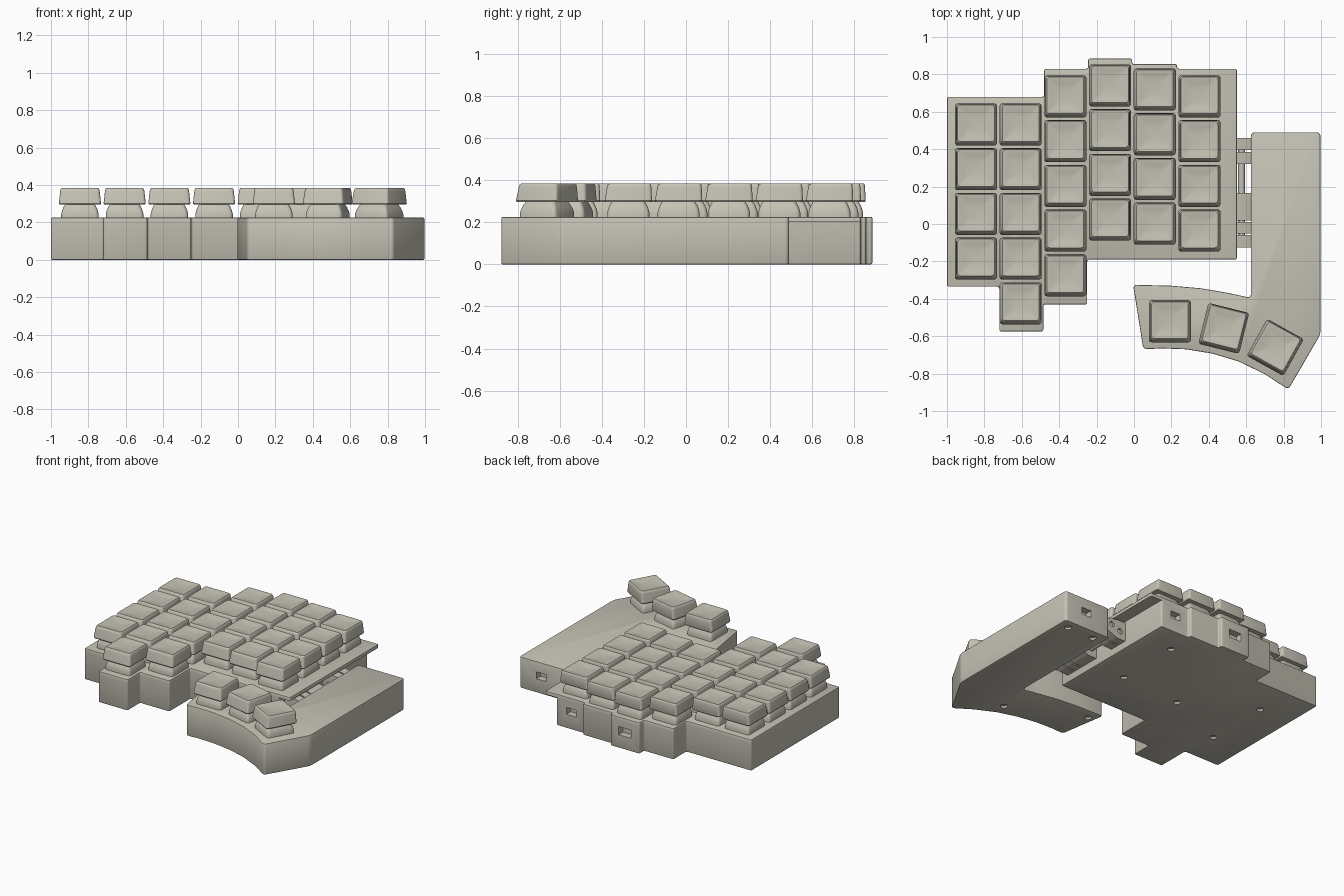
import bpy, bmesh, math
from mathutils import Matrix, Vector

if "Cube" in bpy.data.objects:
    bpy.data.objects.remove(bpy.data.objects["Cube"], do_unlink=True)

COLOUR = (0.56, 0.54, 0.46, 1)
mat = bpy.data.materials.new("warm_grey_plastic")
mat.use_nodes = True
mat.diffuse_color = COLOUR
mat.node_tree.nodes["Principled BSDF"].inputs["Base Color"].default_value = COLOUR


def add_object(name, mesh, matrix=Matrix()):
    obj = bpy.data.objects.new(name, mesh)
    bpy.context.collection.objects.link(obj)
    obj.matrix_world = matrix
    return obj


def to_mesh(name, bm):
    bmesh.ops.recalc_face_normals(bm, faces=bm.faces)
    mesh = bpy.data.meshes.new(name)
    bm.to_mesh(mesh)
    bm.free()
    mesh.materials.append(mat)
    return mesh


def activate(obj):
    bpy.ops.object.select_all(action='DESELECT')
    obj.select_set(True)
    bpy.context.view_layer.objects.active = obj


def smooth(obj):
    activate(obj)
    bpy.ops.object.shade_smooth_by_angle(angle=math.radians(30))


def prism(name, outline, z0, z1, corner=0.011, rims=()):
    """Extruded outline with rounded upright corners and softened rims."""
    bm = bmesh.new()
    base = bm.faces.new([bm.verts.new((x, y, z0)) for x, y in outline])
    ext = bmesh.ops.extrude_face_region(bm, geom=[base])["geom"]
    bmesh.ops.translate(bm, vec=(0, 0, z1 - z0),
                        verts=[v for v in ext if isinstance(v, bmesh.types.BMVert)])
    bmesh.ops.recalc_face_normals(bm, faces=bm.faces)
    upright = [e for e in bm.edges
               if abs(e.verts[0].co.z - e.verts[1].co.z) > 1e-4
               and e.calc_face_angle(0) > math.radians(20)]
    bmesh.ops.bevel(bm, geom=upright, offset=corner, segments=4,
                    profile=0.5, affect='EDGES', clamp_overlap=True)
    rim = [e for e in bm.edges
           if any(all(abs(v.co.z - z) < 1e-4 for v in e.verts) for z in rims)]
    if rim:
        bmesh.ops.bevel(bm, geom=rim, offset=0.006, segments=2,
                        profile=0.5, affect='EDGES', clamp_overlap=True)
    obj = add_object(name, to_mesh(name, bm))
    smooth(obj)
    return obj


def cut(obj, boxes=(), cylinders=()):
    """Subtract boxes (centre, size) and cylinders (centre, axis, radius, depth)."""
    bm = bmesh.new()
    for centre, size in boxes:
        bmesh.ops.create_cube(bm, size=1, matrix=Matrix.Translation(centre)
                              @ Matrix.Diagonal((*size, 1)))
    for centre, axis, radius, depth in cylinders:
        turn = Vector(axis).to_track_quat('Z', 'Y').to_matrix().to_4x4()
        bmesh.ops.create_cone(bm, cap_ends=True, segments=20, radius1=radius,
                              radius2=radius, depth=depth,
                              matrix=Matrix.Translation(centre) @ turn)
    cutter = add_object("cutter", to_mesh("cutter", bm))
    cutter.hide_render = True
    mod = obj.modifiers.new("cut", 'BOOLEAN')
    mod.object, mod.operation, mod.solver = cutter, 'DIFFERENCE', 'EXACT'
    activate(obj)
    bpy.ops.object.modifier_apply(modifier=mod.name)
    bpy.data.objects.remove(cutter, do_unlink=True)


def loft(name, levels, radius):
    """Stack of rounded squares (width, z, y shift), capped at both ends."""
    bm = bmesh.new()
    rings = []
    for width, z, shift in levels:
        ring, h = [], width / 2 - radius
        for q, (sx, sy) in enumerate(((1, 1), (-1, 1), (-1, -1), (1, -1))):
            for k in range(5):
                a = math.pi / 2 * (q + k / 4)
                ring.append(bm.verts.new((sx * h + radius * math.cos(a),
                                          sy * h + radius * math.sin(a) + shift, z)))
        rings.append(ring)
    n = len(rings[0])
    for a, b in zip(rings, rings[1:]):
        for i in range(n):
            bm.faces.new((a[i], a[(i + 1) % n], b[(i + 1) % n], b[i]))
    bm.faces.new(rings[0])
    bm.faces.new(rings[-1])
    return to_mesh(name, bm)


# Stepped case: the top plate overhangs the body on the hinge side
def case_outline(right):
    return [(-1, .68), (-.48, .68), (-.48, .83), (-.245, .83), (-.245, .885),
            (-.01, .885), (-.01, .855), (.23, .855), (.23, .83), (right, .83),
            (right, -.19), (-.25, -.19), (-.25, -.43), (-.485, -.43),
            (-.485, -.575), (-.72, -.575), (-.72, -.335), (-1, -.335)]


TOP, LIP = 0.225, 0.2


def screw_holes(points):
    return [((x, y, 0), (0, 0, 1), 0.024, 0.03) for x, y in points]


MAIN_SCREWS = [(.22, .64), (.22, .16), (-.26, .13), (-.74, .41), (-.74, -.07)]
THUMB_SCREWS = [(.92, .42), (.71, .42), (.06, -.40), (.58, -.64)]

case_body = prism("case_body", case_outline(.46), 0, LIP, rims=(0,))
cut(case_body,
    [((.34, .83, .125), (.08, .1, .05)), ((-.128, .885, .125), (.1, .1, .06))],
    screw_holes(MAIN_SCREWS))
prism("case_top_plate", case_outline(.55), LIP, TOP, rims=(TOP,))

# Thumb wing with curved front and back edges
lower = [(.05, -.67), (.15, -.665), (.28, -.67), (.42, -.693), (.56, -.735),
         (.70, -.803), (.825, -.885)]
upper = [(.625, -.395), (.5, -.368), (.36, -.344), (.2, -.33), (-.005, -.325)]
thumb_wing = prism("thumb_wing", lower + [(.997, -.59), (.997, .49), (.625, .49)] + upper,
                   0, TOP, corner=0.02, rims=(0, TOP))
cut(thumb_wing, [((.82, .49, .125), (.08, .1, .05))], screw_holes(THUMB_SCREWS))

# Hinge: drilled plates on both sides joined by two long pins
PINS = ((.505, .11), (.575, .14))
for i, (y0, y1) in enumerate(((.395, .46), (.32, .385), (.02, .165),
                              (-.05, .01), (-.125, -.06))):
    plate = prism(f"hinge_plate_{i + 1}",
                  [(.455, -.05), (.455, -.19), (.53, -.19), (.63, -.17),
                   (.63, -.09), (.53, -.05)], 0, y1 - y0, corner=0.012)
    cut(plate, cylinders=[((x, -z, h), (0, 0, 1), 0.02, 0.03)
                          for x, z in PINS for h in (0, y1 - y0)])
    plate.matrix_world = Matrix.Translation((0, y1, 0)) @ Matrix.Rotation(math.pi / 2, 4, 'X') \
        @ Matrix.Diagonal((1, -1, 1, 1))
for i, (x, z) in enumerate(PINS):
    bm = bmesh.new()
    bmesh.ops.create_cone(bm, cap_ends=True, segments=20, radius1=0.018, radius2=0.018,
                          depth=0.55, matrix=Matrix.Translation((x, .168, z))
                          @ Matrix.Rotation(math.pi / 2, 4, 'X'))
    smooth(add_object(f"hinge_pin_{i + 1}", to_mesh("hinge_pin", bm)))

# Keys: tapered switch housing below a dished cap
cap_mesh = loft("key_cap", [(.18, .297, 0), (.22, .297, 0), (.225, .302, 0),
                            (.211, .366, .004), (.206, .378, .005), (.196, .384, .006),
                            (.186, .384, .006), (.14, .378, .006), (.07, .374, .006)], .015)
switch_mesh = loft("switch", [(.2, .21, 0), (.2, .245, 0), (.192, .262, 0),
                              (.178, .28, 0), (.155, .3, 0)], .02)

PITCH = 0.239
columns = [(.532, 4), (.532, 5), (.682, 5), (.741, 4), (.719, 4), (.682, 4)]
keys = [(-.845 + c * PITCH, top - r * PITCH, 0)
        for c, (top, count) in enumerate(columns) for r in range(count)]
keys += [(.192, -.52, 0), (.48, -.558, -14), (.755, -.66, -29)]
for i, (x, y, angle) in enumerate(keys):
    place = Matrix.Translation((x, y, 0)) @ Matrix.Rotation(math.radians(angle), 4, 'Z')
    for name, mesh in (("key_cap", cap_mesh), ("switch", switch_mesh)):
        obj = add_object(f"{name}_{i + 1}", mesh, place)
        if i == 0:
            smooth(obj)
